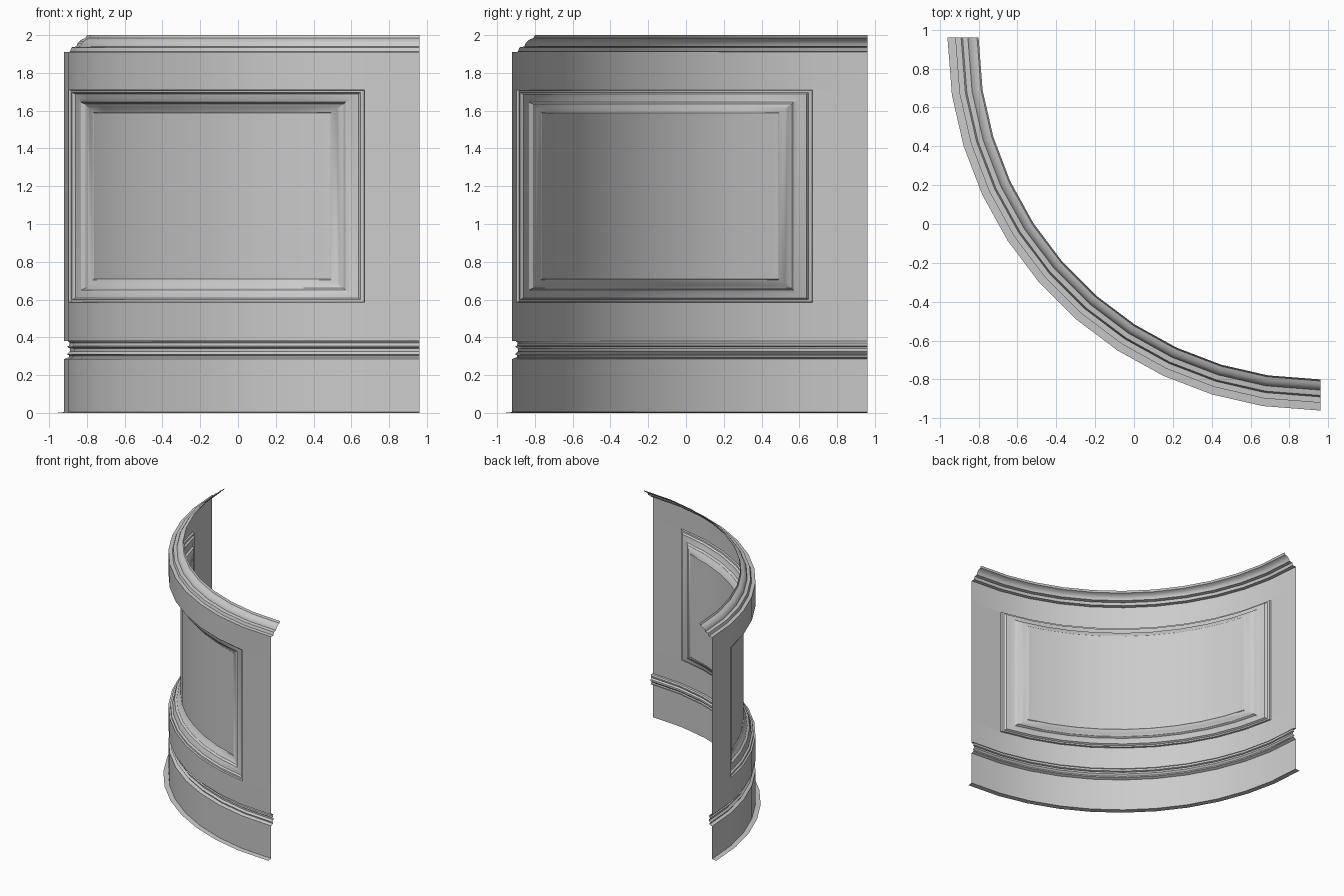
import bpy
import math

cube = bpy.data.objects.get("Cube")
if cube:
    bpy.data.objects.remove(cube, do_unlink=True)

# One plain grey for the whole wall
grey = bpy.data.materials.new("light_grey")
grey.use_nodes = True
colour = (0.6, 0.6, 0.6, 1)
grey.diffuse_color = colour
grey.node_tree.nodes["Principled BSDF"].inputs["Base Color"].default_value = colour

CENTRE = 0.96            # axis of the quarter circle, in x and y
WALL = 1.88              # radius of the plain wall
PANEL_LOW, PANEL_HIGH = 0.585, 1.71
EDGE = 8.87              # angle where the panel frame begins
SEGMENTS = 9             # facets across the frame


def polar(radius, degrees, z):
    a = math.radians(degrees)
    return (CENTRE - radius * math.cos(a), CENTRE - radius * math.sin(a), z)


def spread(start):
    """Even angles from start to its mirror image on the quarter circle."""
    return [start + (90 - 2 * start) * i / SEGMENTS for i in range(SEGMENTS + 1)]


def build(name, verts, faces):
    mesh = bpy.data.meshes.new(name)
    mesh.from_pydata(verts, [], faces)
    mesh.materials.append(grey)
    obj = bpy.data.objects.new(name, mesh)
    bpy.context.collection.objects.link(obj)
    bpy.ops.object.select_all(action="DESELECT")
    obj.select_set(True)
    bpy.context.view_layer.objects.active = obj
    bpy.ops.object.shade_smooth_by_angle(angle=math.radians(25))
    return obj


def sweep(name, profile, angles):
    """Sweep a (radius, z) profile, listed upwards, around the angles."""
    n = len(profile)
    verts = [polar(r, a, z) for a in angles for r, z in profile]
    faces = [(i * n + j, i * n + j + 1, (i + 1) * n + j + 1, (i + 1) * n + j)
             for i in range(len(angles) - 1) for j in range(n - 1)]
    return build(name, verts, faces)


full = [0] + spread(EDGE) + [90]

# Plain wall bands and the foot flange
sweep("skirting", [(1.92, 0), (WALL, 0.004), (WALL, 0.285)], full)
sweep("lower_wall", [(WALL, 0.38), (WALL, PANEL_LOW)], full)
sweep("upper_wall", [(WALL, PANEL_HIGH), (WALL, 1.91)], full)
for side, ends in (("right", [0, EDGE]), ("left", [90 - EDGE, 90])):
    sweep(side + "_wall", [(WALL, PANEL_LOW), (WALL, PANEL_HIGH)], ends)

# Dado moulding
sweep("dado_rail", [(WALL, 0.285), (1.855, 0.295), (1.855, 0.305),
                    (1.865, 0.31), (1.85, 0.325), (1.85, 0.34),
                    (1.865, 0.35), (1.855, 0.355), (1.852, 0.37),
                    (1.86, 0.38), (WALL, 0.38)], full)

# Stepped cornice
sweep("cornice", [(WALL, 1.91), (1.85, 1.912), (1.842, 1.935), (1.815, 1.94),
                  (1.81, 1.955), (1.8, 1.968), (1.785, 1.978),
                  (1.768, 1.984), (1.76, 2.0)], full)

# Panel frame: (fraction across the frame, depth towards the room)
steps = [(0, 0), (0.02, 0.014), (0.1, 0.016), (0.16, 0.032), (0.32, 0.038),
         (0.46, 0.047), (0.53, 0.065), (0.62, 0.071), (0.7, 0.082),
         (0.84, 0.09), (0.87, 0.095), (1, 0.095)]
verts = []
for t, depth in steps:
    angles = spread(EDGE + 7.4 * t)
    inset = 0.142 * t
    verts += [polar(WALL - depth, a, PANEL_LOW + inset) for a in angles]
    verts += [polar(WALL - depth, a, PANEL_HIGH - inset) for a in reversed(angles)]
loop = 2 * (SEGMENTS + 1)
faces = []
for k in range(len(steps) - 1):
    for i in range(loop):
        j = (i + 1) % loop
        faces.append((k * loop + i, (k + 1) * loop + i,
                      (k + 1) * loop + j, k * loop + j))
build("panel_frame", verts, faces)

# Plain field inside the frame
sweep("panel", [(WALL - 0.095, PANEL_LOW + 0.142),
                (WALL - 0.095, PANEL_HIGH - 0.142)], spread(EDGE + 7.4))
